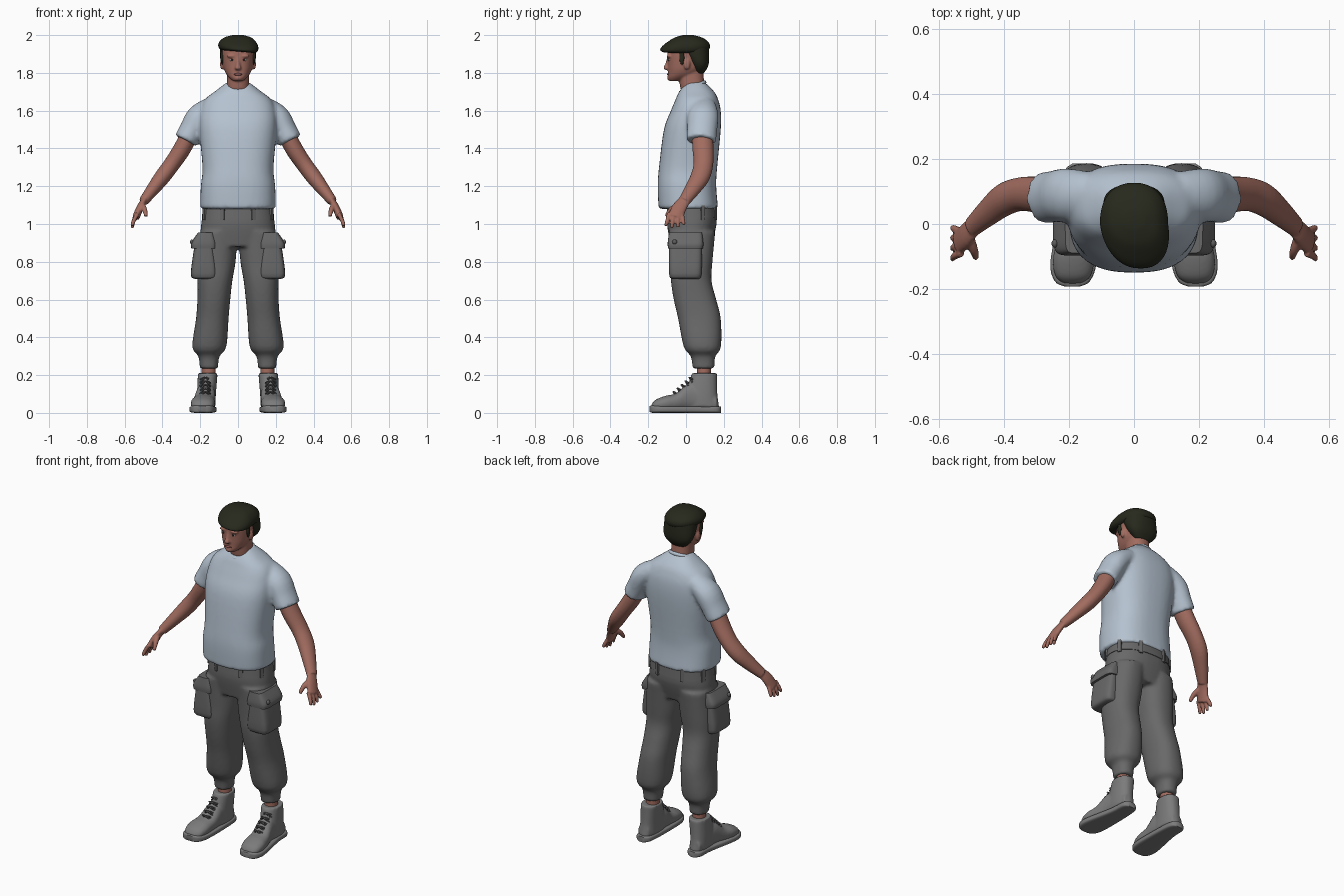
import bpy, bmesh, math
from mathutils import Vector, Matrix

old = bpy.data.objects.get("Cube")
if old:
    bpy.data.objects.remove(old)


def material(name, *colour):
    mat = bpy.data.materials.new(name)
    mat.use_nodes = True
    mat.diffuse_color = (*colour, 1)
    shader = next(node for node in mat.node_tree.nodes if node.type == 'BSDF_PRINCIPLED')
    shader.inputs["Base Color"].default_value = (*colour, 1)
    return mat


skin = material("skin", .36, .15, .115)
lip_red = material("lip", .27, .09, .08)
pale_blue = material("pale blue cloth", .46, .54, .63)
trouser_grey = material("trouser grey", .14, .14, .14)
shoe_grey = material("shoe grey", .2, .2, .2)
trim_grey = material("dark trim grey", .11, .11, .11)
dark_olive = material("dark olive", .02, .022, .012)
eye_white = material("eye white", .45, .4, .38)
eye_dark = material("eye dark", .03, .02, .015)


def ring(at, half, low, high, x=0):
    """Cross-section: place on the axis, centre x, half width, extent the other way."""
    return Vector((at, x, half, low, high))


def joint(x, y, z, radius):
    """Cross-section of a limb."""
    return Vector((x, y, z, radius))


def refine(rows, steps=4):
    """Pass a smooth curve through the cross-sections."""
    result = []
    for i, (start, end) in enumerate(zip(rows, rows[1:])):
        before, after = rows[max(i - 1, 0)], rows[min(i + 2, len(rows) - 1)]
        for k in range(steps):
            t = k / steps
            ease = t * t * (3 - 2 * t)
            leave = (end - before) / 2 * (t * (1 - t) ** 2)
            arrive = (after - start) / 2 * (t * t * (1 - t))
            result.append(start.lerp(end, ease) + leave - arrive)
    return result + [rows[-1]]


def outline(power, count):
    """Unit rounded outline; a higher power is boxier."""
    for k in range(count):
        angle = k * math.tau / count
        yield [math.copysign(abs(w) ** (2 / power), w) for w in (math.cos(angle), math.sin(angle))]


def bridge(bm, rings):
    loops = [[bm.verts.new(point) for point in points] for points in rings]
    count = len(loops[0])
    for lower, upper in zip(loops, loops[1:]):
        for k in range(count):
            after = (k + 1) % count
            bm.faces.new((lower[k], lower[after], upper[after], upper[k]))
    bm.faces.new(loops[0])
    bm.faces.new(loops[-1])


def loft(bm, *rows, side=1, power=2.3, lengthwise=False):
    rings = []
    for at, x, half, low, high in refine(rows):
        points = []
        for c, s in outline(power, 40):
            across = side * (x + c * half)
            other = (low + high) / 2 + s * (high - low) / 2
            points.append((across, at, other) if lengthwise else (across, other, at))
        rings.append(points)
    bridge(bm, rings)


def limb(bm, *rows, side=1, flat=1, count=16):
    rows = refine(rows)
    rings = []
    for i, row in enumerate(rows):
        along = rows[min(i + 1, len(rows) - 1)].xyz - rows[max(i - 1, 0)].xyz
        thick = along.cross(Vector((0, 1, 0))).normalized()
        broad = thick.cross(along).normalized()
        points = [row.xyz + (broad * c + thick * s * flat) * row.w for c, s in outline(2, count)]
        rings.append([(side * p.x, p.y, p.z) for p in points])
    bridge(bm, rings)


def blob(bm, centre, radii):
    place = Matrix.Translation(centre) @ Matrix.Diagonal((*radii, 1))
    bmesh.ops.create_uvsphere(bm, u_segments=20, v_segments=12, radius=1, matrix=place)


def finish(name, bm, mat, voxel=None, smooth=4):
    bmesh.ops.recalc_face_normals(bm, faces=bm.faces[:])
    mesh = bpy.data.meshes.new(name)
    bm.to_mesh(mesh)
    bm.free()
    mesh.materials.append(mat)
    part = bpy.data.objects.new(name, mesh)
    bpy.context.collection.objects.link(part)
    bpy.ops.object.select_all(action='DESELECT')
    part.select_set(True)
    bpy.context.view_layer.objects.active = part
    if voxel:  # fuse overlapping volumes into one skin
        fuse = part.modifiers.new("fuse", 'REMESH')
        fuse.mode, fuse.voxel_size, fuse.use_smooth_shade = 'VOXEL', voxel, True
        relax = part.modifiers.new("relax", 'SMOOTH')
        relax.factor, relax.iterations = .5, smooth
    else:
        bpy.ops.object.shade_smooth_by_angle(angle=.8)


SIDES = (("left", 1), ("right", -1))

# Shirt: torso and sleeves fused
bm = bmesh.new()
loft(bm, ring(at=1.08, half=.2, low=-.145, high=.17), ring(at=1.2, half=.197, low=-.15, high=.16),
     ring(at=1.3, half=.188, low=-.143, high=.165), ring(at=1.5, half=.205, low=-.117, high=.184),
     ring(at=1.6, half=.2, low=-.08, high=.184), ring(at=1.66, half=.175, low=-.055, high=.17),
     ring(at=1.7, half=.125, low=-.037, high=.15), ring(at=1.75, half=.06, low=0, high=.1), power=2.5)
for word, side in SIDES:
    limb(bm, joint(x=.13, y=.095, z=1.625, radius=.066), joint(x=.205, y=.09, z=1.57, radius=.082),
         joint(x=.245, y=.085, z=1.5, radius=.08), joint(x=.277, y=.08, z=1.44, radius=.08),
         side=side, flat=.8, count=32)
finish("shirt", bm, pale_blue, voxel=.011, smooth=6)

# Collar: a rolled ring, lower at the front
bpy.ops.mesh.primitive_torus_add(location=(0, .035, 1.723), rotation=(.4, 0, 0),
                                 major_radius=.067, minor_radius=.011)
collar = bpy.context.object
collar.name = "shirt_collar"
collar.data.materials.append(pale_blue)
bpy.ops.object.shade_smooth()

# Trousers: hips, legs and gathered cuffs fused
bm = bmesh.new()
loft(bm, ring(at=1.1, half=.177, low=-.09, high=.153), ring(at=1, half=.195, low=-.1, high=.162),
     ring(at=.88, half=.2, low=-.08, high=.13))
for word, side in SIDES:
    loft(bm, ring(at=.96, x=.1, half=.1, low=-.09, high=.155),
         ring(at=.8, x=.113, half=.1, low=-.082, high=.14),
         ring(at=.7, x=.122, half=.092, low=-.08, high=.135),
         ring(at=.6, x=.128, half=.087, low=-.065, high=.16),
         ring(at=.5, x=.136, half=.086, low=-.042, high=.184),
         ring(at=.35, x=.152, half=.09, low=-.012, high=.185),
         ring(at=.3, x=.154, half=.056, low=.025, high=.155),
         ring(at=.235, x=.154, half=.048, low=.035, high=.15), side=side)
finish("trousers", bm, trouser_grey, voxel=.01)

# Waistband with belt loops
bm = bmesh.new()
loft(bm, ring(at=1.035, half=.192, low=-.1, high=.165), ring(at=1.095, half=.183, low=-.095, high=.16))
for c, s in list(outline(2.3, 16))[1::2]:
    spot = Matrix.Translation((c * .19, .032 + s * .132, 1.06))
    turn = Matrix.Rotation(math.atan2(s, c), 4, 'Z')
    size = Matrix.Diagonal((.012, .022, .075, 1))
    bmesh.ops.create_cube(bm, size=1, matrix=spot @ turn @ size)
finish("waistband", bm, trouser_grey)

for word, side in SIDES:
    # Cargo pocket, flap and button
    bm = bmesh.new()
    loft(bm, ring(at=.71, x=.18, half=.05, low=-.075, high=.07),
         ring(at=.74, x=.18, half=.07, low=-.09, high=.083),
         ring(at=.92, x=.18, half=.045, low=-.088, high=.083), side=side, power=5)
    finish(word + "_pocket", bm, trouser_grey)
    bm = bmesh.new()
    loft(bm, ring(at=.87, x=.18, half=.067, low=-.095, high=.09),
         ring(at=.9, x=.18, half=.067, low=-.097, high=.092),
         ring(at=.955, x=.17, half=.042, low=-.09, high=.085), side=side, power=5)
    finish(word + "_pocket_flap", bm, trouser_grey)
    bm = bmesh.new()
    blob(bm, (side * .244, -.06, .905), (.01, .013, .013))
    finish(word + "_pocket_button", bm, trim_grey)

    # Arm with hand, four fingers and thumb
    bm = bmesh.new()
    limb(bm, joint(x=.25, y=.085, z=1.49, radius=.055), joint(x=.295, y=.09, z=1.4, radius=.056),
         joint(x=.35, y=.092, z=1.317, radius=.052), joint(x=.4, y=.075, z=1.25, radius=.051),
         joint(x=.45, y=.035, z=1.185, radius=.042), joint(x=.5, y=-.01, z=1.12, radius=.031),
         side=side, flat=.83, count=24)
    limb(bm, joint(x=.49, y=0, z=1.135, radius=.03), joint(x=.517, y=-.033, z=1.09, radius=.038),
         joint(x=.54, y=-.057, z=1.035, radius=.04), side=side, flat=.5)
    for finger in range(4):
        y, spread, lift = .023 * finger - .091, .005 * finger, .012 * abs(finger - 1.3)
        limb(bm, joint(x=.532, y=y, z=1.055, radius=.011),
             joint(x=.553, y=y - .008 + spread, z=1.015, radius=.011),
             joint(x=.56, y=y - .018 + spread * 2, z=.975 + lift, radius=.008), side=side)
    limb(bm, joint(x=.51, y=-.035, z=1.105, radius=.016), joint(x=.494, y=-.08, z=1.075, radius=.014),
         joint(x=.487, y=-.105, z=1.04, radius=.009), side=side)
    finish(word + "_arm", bm, skin, voxel=.005, smooth=3)

    # Ankle
    bm = bmesh.new()
    limb(bm, joint(x=.155, y=.095, z=.16, radius=.037), joint(x=.155, y=.095, z=.28, radius=.037), side=side)
    finish(word + "_ankle", bm, skin)

    # High-top shoe: foot and shaft fused
    bm = bmesh.new()
    loft(bm, ring(at=-.183, x=.19, half=.03, low=.01, high=.045),
         ring(at=-.16, x=.188, half=.055, low=.01, high=.07),
         ring(at=-.11, x=.186, half=.064, low=.01, high=.09),
         ring(at=-.05, x=.18, half=.058, low=.01, high=.105),
         ring(at=.03, x=.17, half=.05, low=.01, high=.16),
         ring(at=.165, x=.17, half=.035, low=.01, high=.09), side=side, lengthwise=True)
    loft(bm, ring(at=.03, x=.168, half=.048, low=-.01, high=.176),
         ring(at=.1, x=.167, half=.05, low=0, high=.166),
         ring(at=.21, x=.16, half=.052, low=.03, high=.165), side=side)
    finish(word + "_shoe", bm, shoe_grey, voxel=.007)
    bm = bmesh.new()
    loft(bm, ring(at=-.192, x=.19, half=.025, low=.005, high=.036),
         ring(at=-.175, x=.19, half=.055, low=0, high=.04),
         ring(at=-.11, x=.186, half=.071, low=0, high=.037),
         ring(at=.07, x=.169, half=.053, low=0, high=.035),
         ring(at=.16, x=.17, half=.045, low=0, high=.035),
         ring(at=.186, x=.17, half=.02, low=0, high=.033), side=side, power=4, lengthwise=True)
    finish(word + "_sole", bm, shoe_grey)

    # Crossed laces climbing the tongue
    bm = bmesh.new()
    for row in range(5):
        y, z = .021 * row - .062, .019 * row + .106
        for tilt in (-.008, .008):
            limb(bm, joint(x=.145, y=y + .012, z=z - .012 + tilt, radius=.005),
                 joint(x=.172, y=y - .004, z=z + .005, radius=.005),
                 joint(x=.2, y=y + .012, z=z - .012 - tilt, radius=.005), side=side, count=6)
    finish(word + "_laces", bm, trim_grey)

    # Eye with a dark iris
    bm = bmesh.new()
    blob(bm, (side * .032, -.081, 1.869), (.015, .014, .008))
    finish(word + "_eye", bm, eye_white)
    bm = bmesh.new()
    blob(bm, (side * .032, -.094, 1.869), (.006, .003, .006))
    finish(word + "_iris", bm, eye_dark)

# Head: skull, neck, nose, chin, brows and ears fused
bm = bmesh.new()
loft(bm, ring(at=1.757, half=.025, low=-.088, high=-.04), ring(at=1.775, half=.047, low=-.096, high=.02),
     ring(at=1.8, half=.066, low=-.095, high=.07), ring(at=1.84, half=.079, low=-.096, high=.1),
     ring(at=1.93, half=.085, low=-.097, high=.11), ring(at=1.97, half=.06, low=-.06, high=.09))
loft(bm, ring(at=1.66, half=.068, low=0, high=.125), ring(at=1.72, half=.06, low=-.03, high=.1),
     ring(at=1.83, half=.058, low=-.04, high=.09))
loft(bm, ring(at=1.815, half=.012, low=-.108, high=-.08), ring(at=1.826, half=.017, low=-.12, high=-.08),
     ring(at=1.85, half=.01, low=-.109, high=-.08), ring(at=1.885, half=.009, low=-.1, high=-.08))
blob(bm, (0, -.088, 1.772), (.02, .012, .012))
for word, side in SIDES:
    blob(bm, (side * .034, -.088, 1.889), (.026, .014, .008))
    blob(bm, (side * .086, .005, 1.845), (.009, .017, .028))
finish("head", bm, skin, voxel=.0055, smooth=3)
bm = bmesh.new()
blob(bm, (0, -.092, 1.792), (.021, .009, .007))
finish("lips", bm, lip_red)

# Hair at the back and sides, with sideburns
bm = bmesh.new()
loft(bm, ring(at=1.795, half=.045, low=.05, high=.092), ring(at=1.83, half=.08, low=.03, high=.115),
     ring(at=1.87, half=.094, low=.005, high=.123), ring(at=1.95, half=.095, low=-.05, high=.12))
for word, side in SIDES:
    blob(bm, (side * .084, -.022, 1.885), (.009, .016, .045))
finish("hair", bm, dark_olive, voxel=.007, smooth=3)

# Flat cap leaning a little to one side
bm = bmesh.new()
loft(bm, ring(at=1.912, half=.084, low=-.125, high=.1), ring(at=1.922, half=.1, low=-.137, high=.12),
     ring(at=1.942, half=.105, low=-.125, high=.127), ring(at=1.965, half=.096, low=-.096, high=.117),
     ring(at=1.987, half=.072, low=-.06, high=.085), ring(at=2, half=.03, low=-.015, high=.04))
for vert in bm.verts:
    vert.co.z -= vert.co.x * (2 - vert.co.z)
    vert.co.x -= .15 * min(vert.co.y, 0)
finish("cap", bm, dark_olive)
